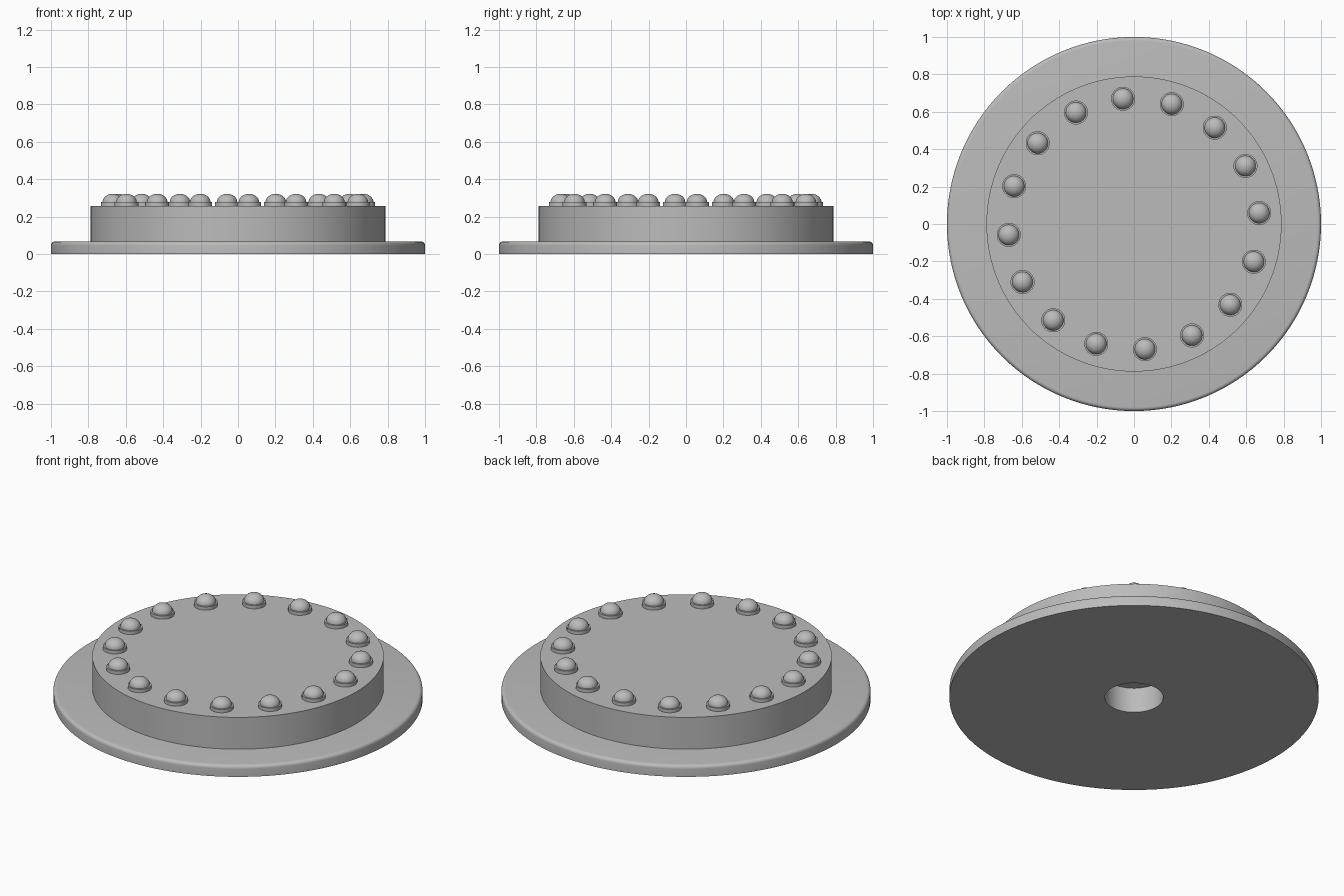
import bpy, bmesh
from math import cos, sin, pi, radians

cube = bpy.data.objects.get("Cube")
if cube:
    bpy.data.objects.remove(cube)

# One plain metal colour
metal = bpy.data.materials.new("grey_metal")
metal.use_nodes = True
GREY = (0.5, 0.5, 0.5, 1)
metal.diffuse_color = GREY
metal.node_tree.nodes["Principled BSDF"].inputs["Base Color"].default_value = GREY


def lathe(name, profile, steps, closed=False):
    """Revolve a (radius, z) profile around the z axis into a smooth solid."""
    bm = bmesh.new()
    verts = [bm.verts.new((r, 0, z)) for r, z in profile]
    pairs = list(zip(verts, verts[1:]))
    if closed:
        pairs.append((verts[-1], verts[0]))
    edges = [bm.edges.new(p) for p in pairs]
    bmesh.ops.spin(bm, geom=verts + edges, cent=(0, 0, 0), axis=(0, 0, 1),
                   angle=2 * pi, steps=steps)
    bmesh.ops.remove_doubles(bm, verts=bm.verts, dist=1e-5)
    bmesh.ops.recalc_face_normals(bm, faces=bm.faces)
    mesh = bpy.data.meshes.new(name)
    bm.to_mesh(mesh)
    bm.free()
    mesh.materials.append(metal)
    obj = bpy.data.objects.new(name, mesh)
    bpy.context.collection.objects.link(obj)
    bpy.ops.object.select_all(action="DESELECT")
    obj.select_set(True)
    bpy.context.view_layer.objects.active = obj
    bpy.ops.object.shade_smooth_by_angle(angle=radians(35))
    return obj


BORE = 0.158
FLANGE_TOP, DRUM_TOP, BORE_TOP = 0.067, 0.257, 0.15
DRUM_R = 0.789

# Flange: flat ring with a rounded upper rim
ROUND = 0.02
rim = [(1 - ROUND + ROUND * cos(a * pi / 10), FLANGE_TOP - ROUND + ROUND * sin(a * pi / 10))
       for a in range(6)]
lathe("base_flange", [(BORE, 0), (1, 0)] + rim + [(BORE, FLANGE_TOP)], 128, closed=True)

# Drum: raised disc with the blind bore underneath
lathe("raised_drum", [(0, BORE_TOP), (BORE, BORE_TOP), (BORE, FLANGE_TOP),
                      (DRUM_R, FLANGE_TOP), (DRUM_R, DRUM_TOP), (0, DRUM_TOP)], 128)

# Bolts: a round collar with a domed head
COLLAR_R, COLLAR_H = 0.064, 0.02
DOME_R, DOME_H = 0.055, 0.045
dome = [(DOME_R * cos(a * pi / 16), COLLAR_H + DOME_H * sin(a * pi / 16)) for a in range(8)]
bolt = lathe("bolt", [(0, 0), (COLLAR_R, 0), (COLLAR_R, COLLAR_H)] + dome
             + [(0, COLLAR_H + DOME_H)], 32)

# Ring of sixteen bolts sharing one mesh
COUNT, RING_R = 16, 0.672
for i in range(COUNT):
    obj = bolt if i == 0 else bolt.copy()
    if i:
        bpy.context.collection.objects.link(obj)
    obj.name = f"bolt_{i + 1}"
    a = radians(5) + 2 * pi * i / COUNT
    obj.location = (RING_R * cos(a), RING_R * sin(a), DRUM_TOP)
